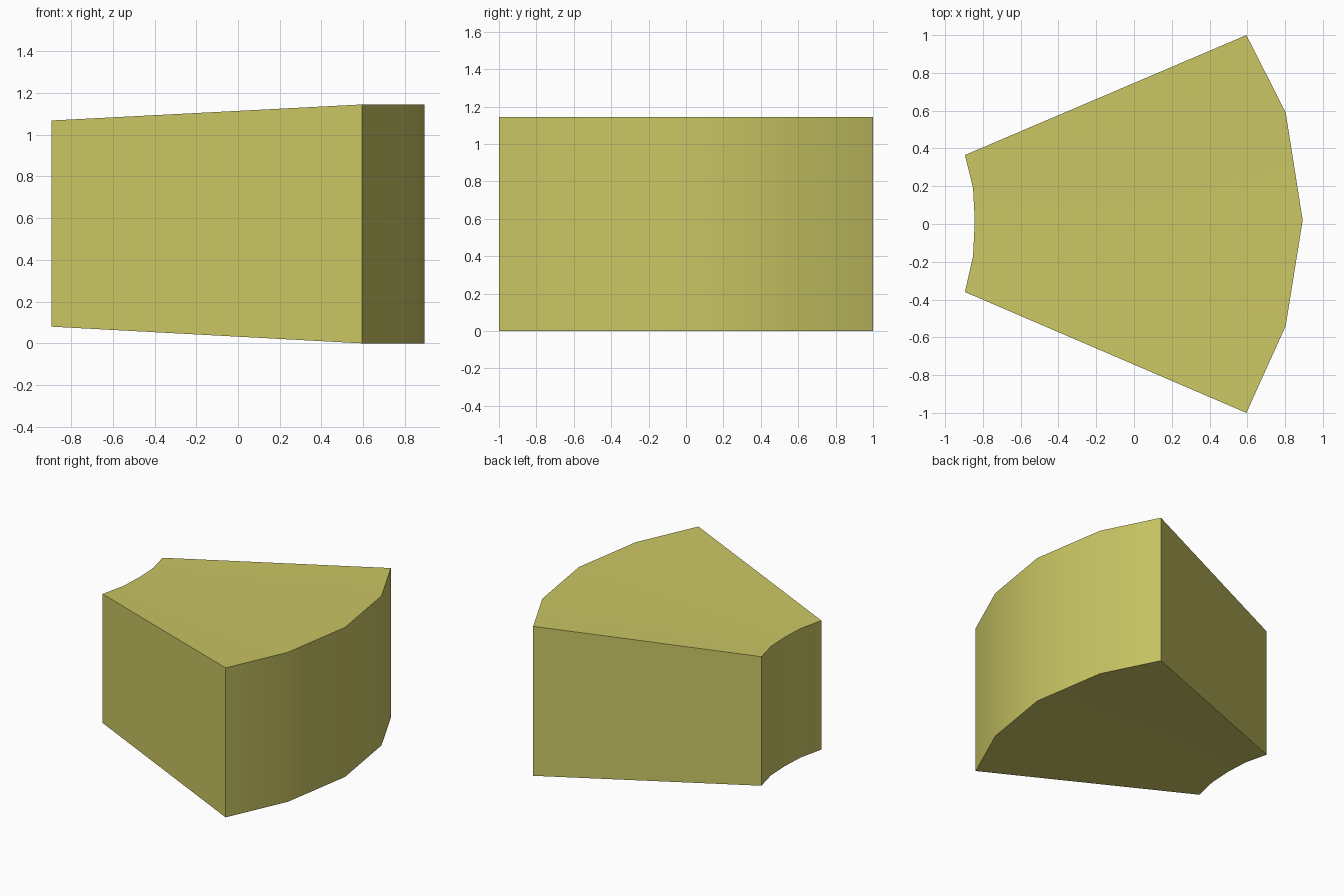
import bpy, bmesh, math

if "Cube" in bpy.data.objects:
    bpy.data.objects.remove(bpy.data.objects["Cube"])

# Plan outlines of the two curved ends, from -y to +y
inner = [(-0.895, -0.36), (-0.852, -0.17), (-0.843, 0.015), (-0.852, 0.19), (-0.895, 0.365)]
outer = [(0.595, -1.0), (0.803, -0.54), (0.893, 0.02), (0.803, 0.59), (0.595, 1.0)]

bm = bmesh.new()


def row(points, z):
    return [bm.verts.new((x, y, z)) for x, y in points]


# Closed loop of rows: inner bottom, outer bottom, outer top, inner top
rows = [row(inner, 0.08), row(outer, 0.0), row(outer, 1.145), row(inner, 1.068)]
for i in range(4):
    a, b = rows[i], rows[(i + 1) % 4]
    for j in range(len(a) - 1):
        bm.faces.new((a[j], b[j], b[j + 1], a[j + 1]))

# Flat side walls
for j in (0, -1):
    bm.faces.new([r[j] for r in rows])
bmesh.ops.recalc_face_normals(bm, faces=bm.faces[:])

mesh = bpy.data.meshes.new("wedge_block")
bm.to_mesh(mesh)
bm.free()
block = bpy.data.objects.new("wedge_block", mesh)
bpy.context.collection.objects.link(block)

# Single olive yellow colour
mat = bpy.data.materials.new("olive_yellow")
mat.diffuse_color = (0.59, 0.565, 0.128, 1)
mat.use_nodes = True
mat.node_tree.nodes["Principled BSDF"].inputs["Base Color"].default_value = mat.diffuse_color
mesh.materials.append(mat)

# Smooth curved ends, sharp corners
bpy.context.view_layer.objects.active = block
block.select_set(True)
bpy.ops.object.shade_smooth_by_angle(angle=math.radians(30))
